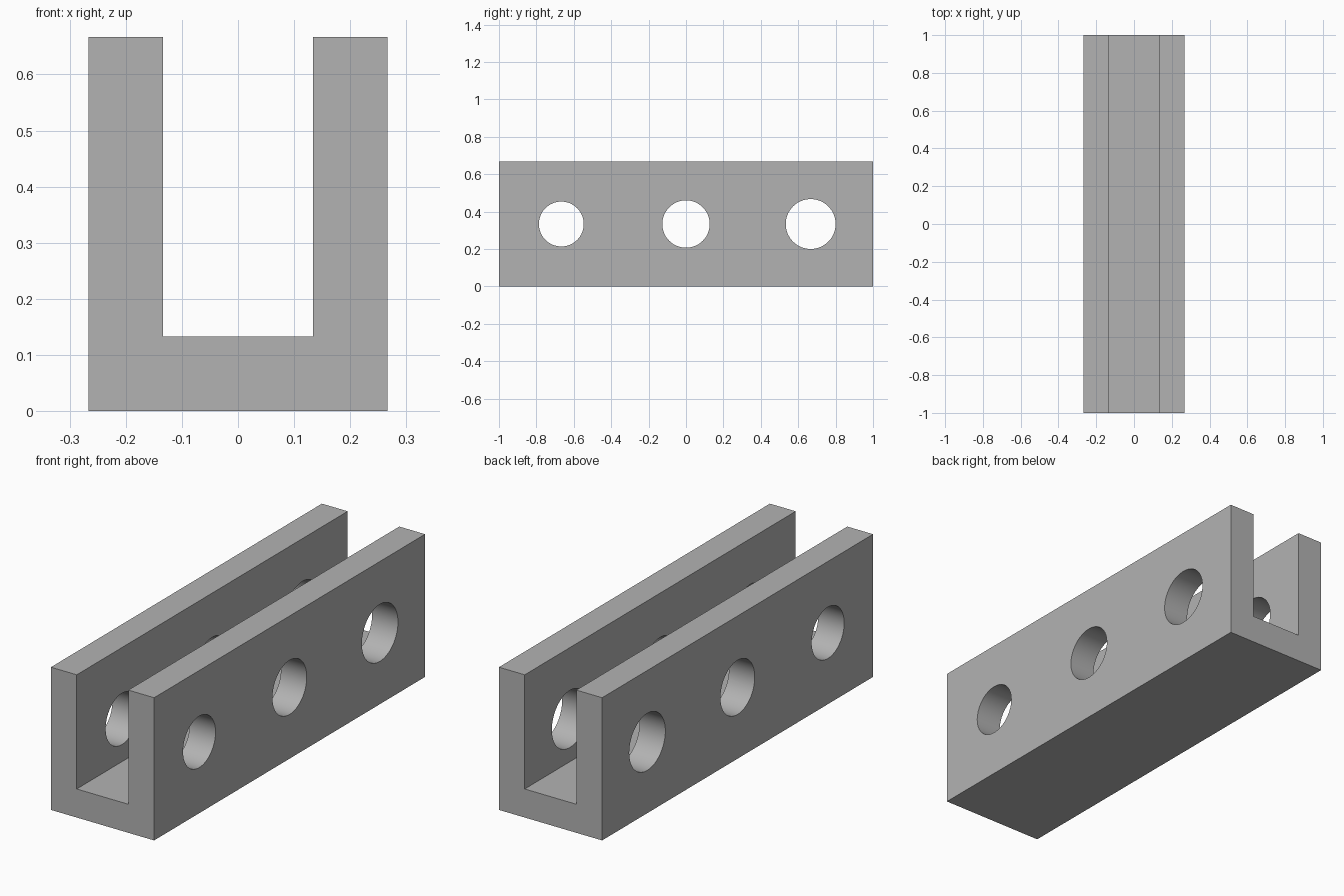
import bpy, bmesh, math

if "Cube" in bpy.data.objects:
    bpy.data.objects.remove(bpy.data.objects["Cube"])

U = 1 / 15                      # design unit: the channel is 30 units long
HALF_W, INNER, HEIGHT, FLOOR = 4 * U, 2 * U, 10 * U, 2 * U

grey = bpy.data.materials.new("plain grey")
grey.diffuse_color = (0.45, 0.45, 0.45, 1)
grey.use_nodes = True
grey.node_tree.nodes["Principled BSDF"].inputs["Base Color"].default_value = grey.diffuse_color

# U-shaped channel: mirrored profile extruded along y
half = [(HALF_W, 0), (HALF_W, HEIGHT), (INNER, HEIGHT), (INNER, FLOOR)]
profile = half + [(-x, z) for x, z in reversed(half)]
bm = bmesh.new()
face = bm.faces.new([bm.verts.new((x, -1, z)) for x, z in profile])
ext = bmesh.ops.extrude_face_region(bm, geom=[face])
verts = [g for g in ext["geom"] if isinstance(g, bmesh.types.BMVert)]
bmesh.ops.translate(bm, verts=verts, vec=(0, 2, 0))
bmesh.ops.recalc_face_normals(bm, faces=bm.faces)
mesh = bpy.data.meshes.new("channel")
bm.to_mesh(mesh)
bm.free()
mesh.materials.append(grey)
channel = bpy.data.objects.new("channel", mesh)
bpy.context.collection.objects.link(channel)

# Three cross holes through both walls, growing towards the back
cutters = []
for y, radius in ((-10 * U, 1.8 * U), (0, 1.9 * U), (10 * U, 2 * U)):
    bpy.ops.mesh.primitive_cylinder_add(vertices=64, radius=radius, depth=1,
                                        location=(0, y, HEIGHT / 2),
                                        rotation=(0, math.pi / 2, 0))
    cutter = bpy.context.object
    cutter.name = "hole_cutter"
    cutter.hide_render = True
    cutter.data.materials.append(grey)
    cutters.append(cutter)
    mod = channel.modifiers.new("hole", 'BOOLEAN')
    mod.operation, mod.solver, mod.object = 'DIFFERENCE', 'EXACT', cutter

# Apply the holes, drop the cutters and smooth the bores
bpy.ops.object.select_all(action='DESELECT')
bpy.context.view_layer.objects.active = channel
channel.select_set(True)
for mod in list(channel.modifiers):
    bpy.ops.object.modifier_apply(modifier=mod.name)
for cutter in cutters:
    bpy.data.objects.remove(cutter)
bpy.ops.object.shade_smooth_by_angle(angle=math.radians(30))
